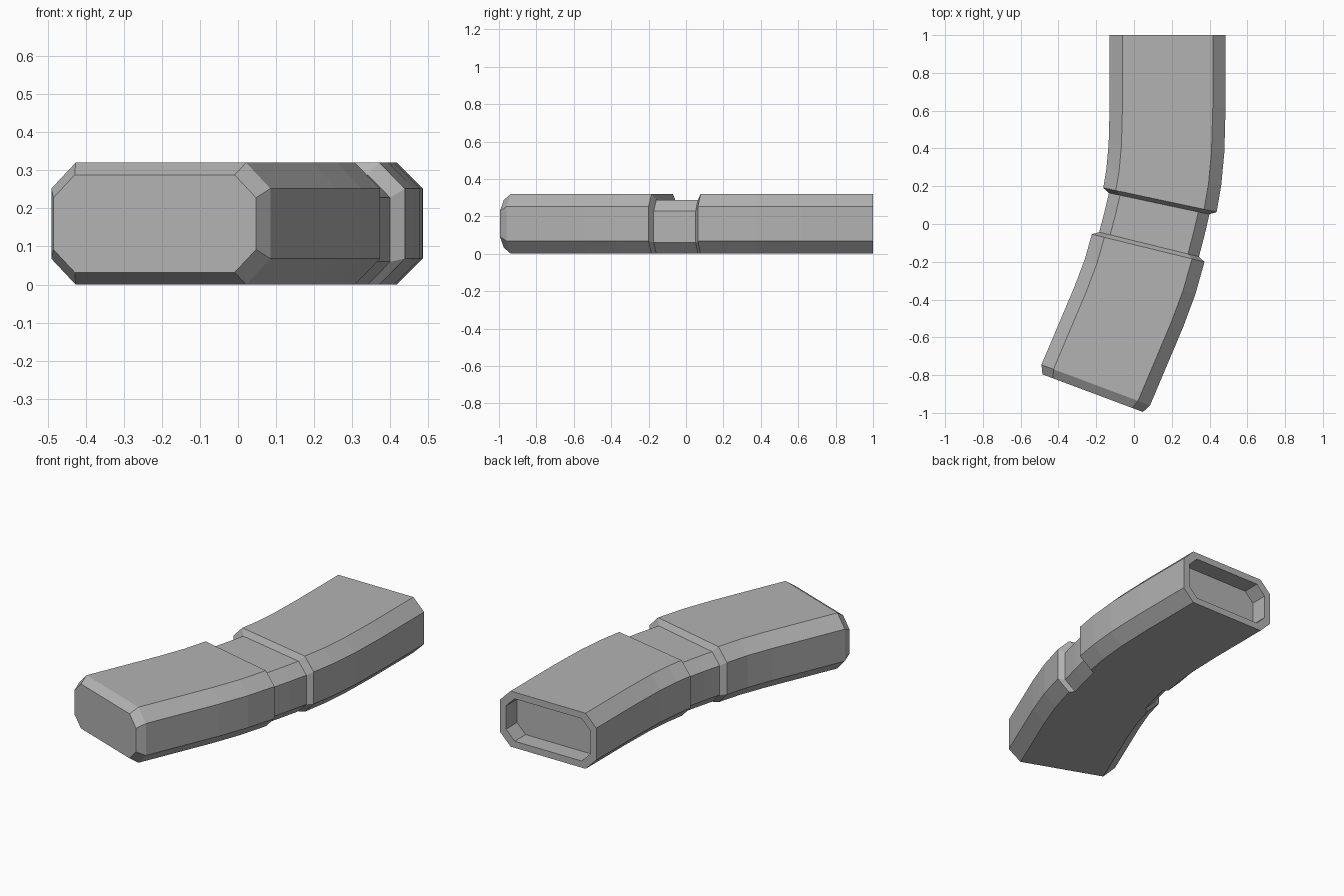
import bpy
import math

if "Cube" in bpy.data.objects:
    bpy.data.objects.remove(bpy.data.objects["Cube"])

grey = bpy.data.materials.new("mid grey")
grey.diffuse_color = (0.45, 0.45, 0.45, 1)
grey.use_nodes = True
grey.node_tree.nodes["Principled BSDF"].inputs["Base Color"].default_value = grey.diffuse_color


def ring(x, y, angle, half, z0, z1, chamfer, shift=0.0):
    """Chamfered rectangle across the path; shift moves it along the path."""
    a = math.radians(angle)
    x, y = x - math.sin(a) * shift, y - math.cos(a) * shift
    h, c = half, chamfer
    pts = [(h, z0 + c), (h, z1 - c), (h - c, z1), (c - h, z1),
           (-h, z1 - c), (-h, z0 + c), (c - h, z0), (h - c, z0)]
    return [(x + u * math.cos(a), y - u * math.sin(a), z) for u, z in pts]


def loft(name, rings, cap_start=False, cap_end=False):
    verts = [p for r in rings for p in r]
    faces = []
    for k in range(len(rings) - 1):
        a, b = 8 * k, 8 * k + 8
        for i in range(8):
            j = (i + 1) % 8
            faces.append((a + i, a + j, b + j, b + i))
    if cap_start:
        faces.append(tuple(reversed(range(8))))
    if cap_end:
        faces.append(tuple(range(len(verts) - 8, len(verts))))
    mesh = bpy.data.meshes.new(name)
    mesh.from_pydata(verts, [], faces)
    mesh.materials.append(grey)
    obj = bpy.data.objects.new(name, mesh)
    bpy.context.collection.objects.link(obj)
    return obj


BODY = (0.307, 0.0, 0.32, 0.068)
WAIST = (0.272, 0.0, 0.288, 0.06)
OPENING = (0.268, 0.038, 0.282, 0.055)
CAP = (0.284, 0.032, 0.288, 0.06)

# Path stations: x, y, turn in degrees
rear_path = [(0.178, 1.0, 0), (0.178, 0.62, 0.5), (0.172, 0.40, 4),
             (0.158, 0.25, 8), (0.1375, 0.1275, 12)]
front_path = [(0.075, -0.1275, 13.8), (0.032, -0.28, 17.5),
              (-0.028, -0.44, 20), (-0.2025, -0.8525, 20.5)]
rear_lip = ring(*rear_path[-1], *WAIST, 0.02)
front_lip = ring(*front_path[0], *WAIST, -0.02)

# Rear half with a shallow recess in its end
loft("rear_body",
     [ring(0.178, 0.9, 0, *OPENING), ring(0.178, 1.0, 0, *OPENING)]
     + [ring(*p, *BODY) for p in rear_path] + [rear_lip], cap_start=True)

# Narrow band between the halves
loft("waist", [rear_lip, ring(0.108, 0, 13, *WAIST), front_lip])

# Front half with a bevelled closed end
loft("front_body",
     [front_lip] + [ring(*p, *BODY) for p in front_path]
     + [ring(*front_path[-1], *CAP, 0.046)], cap_end=True)
